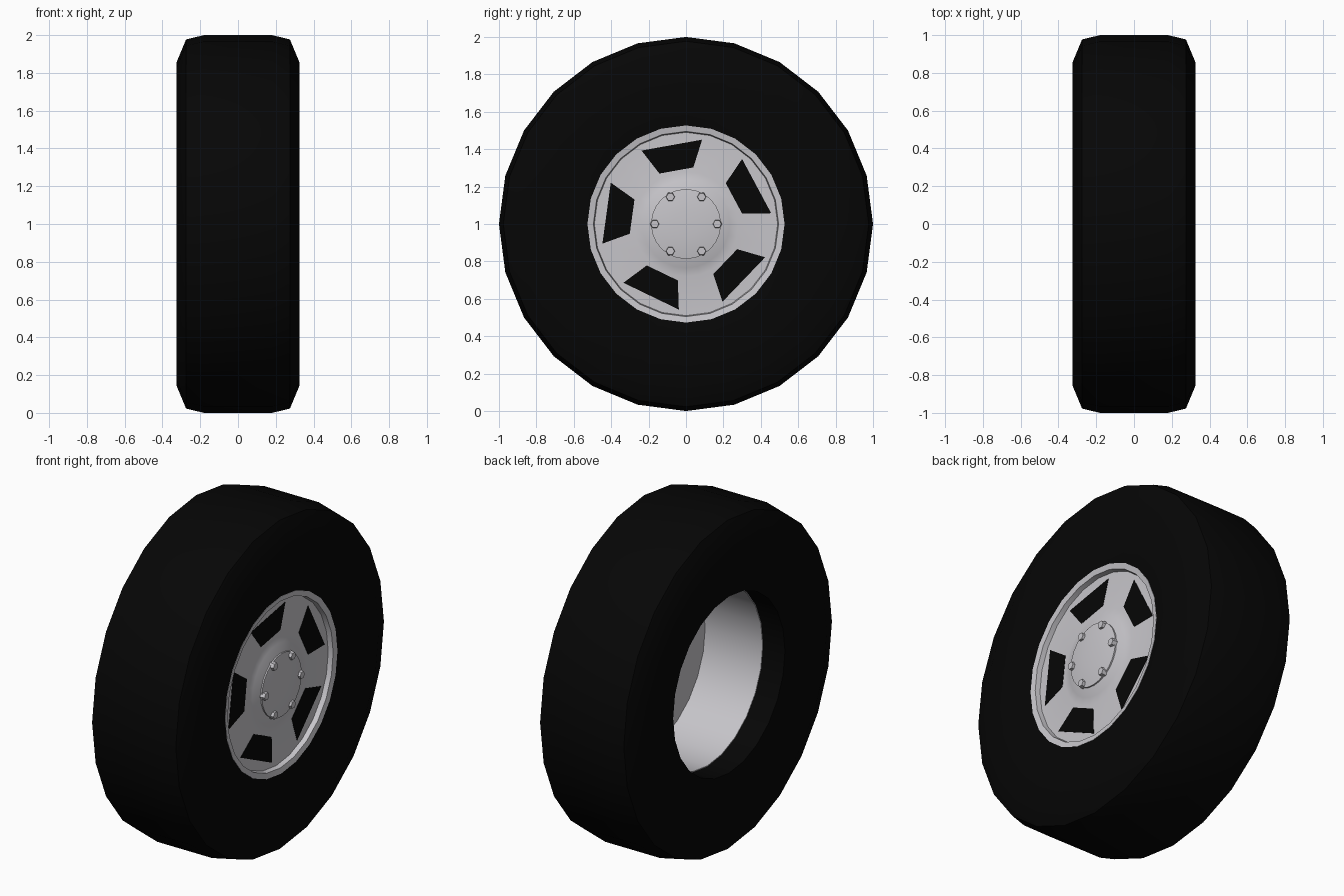
import bpy, bmesh, math
from mathutils import Matrix

if "Cube" in bpy.data.objects:
    bpy.data.objects.remove(bpy.data.objects["Cube"])


def material(name, color, rough):
    m = bpy.data.materials.new(name)
    m.use_nodes = True
    m.diffuse_color = (*color, 1)
    bsdf = m.node_tree.nodes["Principled BSDF"]
    bsdf.inputs["Base Color"].default_value = (*color, 1)
    bsdf.inputs["Roughness"].default_value = rough
    return m


rubber = material("black_rubber", (0.0018, 0.0018, 0.0018), 0.8)
silver = material("silver_metal", (0.57, 0.56, 0.59), 0.5)
CENTRE = Matrix.Translation((0, 0, 1))


def finish(name, bm, mat, smooth=True):
    """Turn a bmesh into a named object standing on the ground."""
    bmesh.ops.remove_doubles(bm, verts=bm.verts, dist=1e-5)
    bmesh.ops.recalc_face_normals(bm, faces=bm.faces)
    bm.transform(CENTRE)
    mesh = bpy.data.meshes.new(name)
    bm.to_mesh(mesh)
    bm.free()
    mesh.materials.append(mat)
    obj = bpy.data.objects.new(name, mesh)
    bpy.context.collection.objects.link(obj)
    if smooth:
        bpy.ops.object.select_all(action="DESELECT")
        obj.select_set(True)
        bpy.context.view_layer.objects.active = obj
        bpy.ops.object.shade_smooth_by_angle(angle=math.radians(40))
    return obj


def lathe(name, profile, mat, sides=24, closed=False):
    """Spin (x, radius) points around the axle."""
    bm = bmesh.new()
    verts = [bm.verts.new((x, r, 0)) for x, r in profile]
    pairs = list(zip(verts, verts[1:]))
    if closed:
        pairs.append((verts[-1], verts[0]))
    edges = [bm.edges.new(p) for p in pairs]
    bmesh.ops.spin(bm, geom=verts + edges, cent=(0, 0, 0), axis=(1, 0, 0),
                   angle=math.tau, steps=sides, use_merge=False)
    return finish(name, bm, mat)


# Tyre: mirrored cross-section, bulging sidewalls and chamfered shoulders
half = [(0.283, 0.525), (0.325, 0.857), (0.275, 0.977), (0.18, 1.0)]
lathe("tyre", half + [(-x, r) for x, r in reversed(half)], rubber, closed=True)

# Rim: barrel open at the back, low lip and thin dished face at the front
lathe("rim", [(0.238, 0), (0.238, 0.52), (-0.14, 0.52), (-0.14, 0.53),
              (0.285, 0.527), (0.279, 0.495), (0.25, 0.49),
              (0.25, 0.28), (0.258, 0.235), (0.28, 0.186), (0.28, 0)], silver)

# Hub cap: shallow dome
lathe("hub_cap", [(0.27, 0), (0.27, 0.187), (0.288, 0.187), (0.295, 0.14),
                  (0.3, 0.07), (0.301, 0)], silver)

# Five dark openings as thin plates on the rim face
for i in range(5):
    mid = math.radians(100.2 + 72 * i)
    bm = bmesh.new()
    corners = []
    for radius, spread in ((0.459, 21), (0.459, -21), (0.305, -17.6), (0.305, 17.6)):
        a = mid + math.radians(spread)
        corners.append(bm.verts.new((0.247, radius * math.cos(a), radius * math.sin(a))))
    face = bm.faces.new(corners)
    ext = bmesh.ops.extrude_face_region(bm, geom=[face])["geom"]
    top = [v for v in ext if isinstance(v, bmesh.types.BMVert)]
    bmesh.ops.translate(bm, verts=top, vec=(0.005, 0, 0))
    finish(f"rim_opening_{i + 1}", bm, rubber, smooth=False)

# Six lug nuts around the hub cap edge
for i in range(6):
    a = math.tau * i / 6
    bm = bmesh.new()
    place = (Matrix.Translation((0.289, 0.167 * math.cos(a), 0.167 * math.sin(a)))
             @ Matrix.Rotation(math.pi / 2, 4, "Y"))
    bmesh.ops.create_cone(bm, cap_ends=True, segments=6, radius1=0.027,
                          radius2=0.022, depth=0.036, matrix=place)
    finish(f"lug_nut_{i + 1}", bm, silver, smooth=False)
